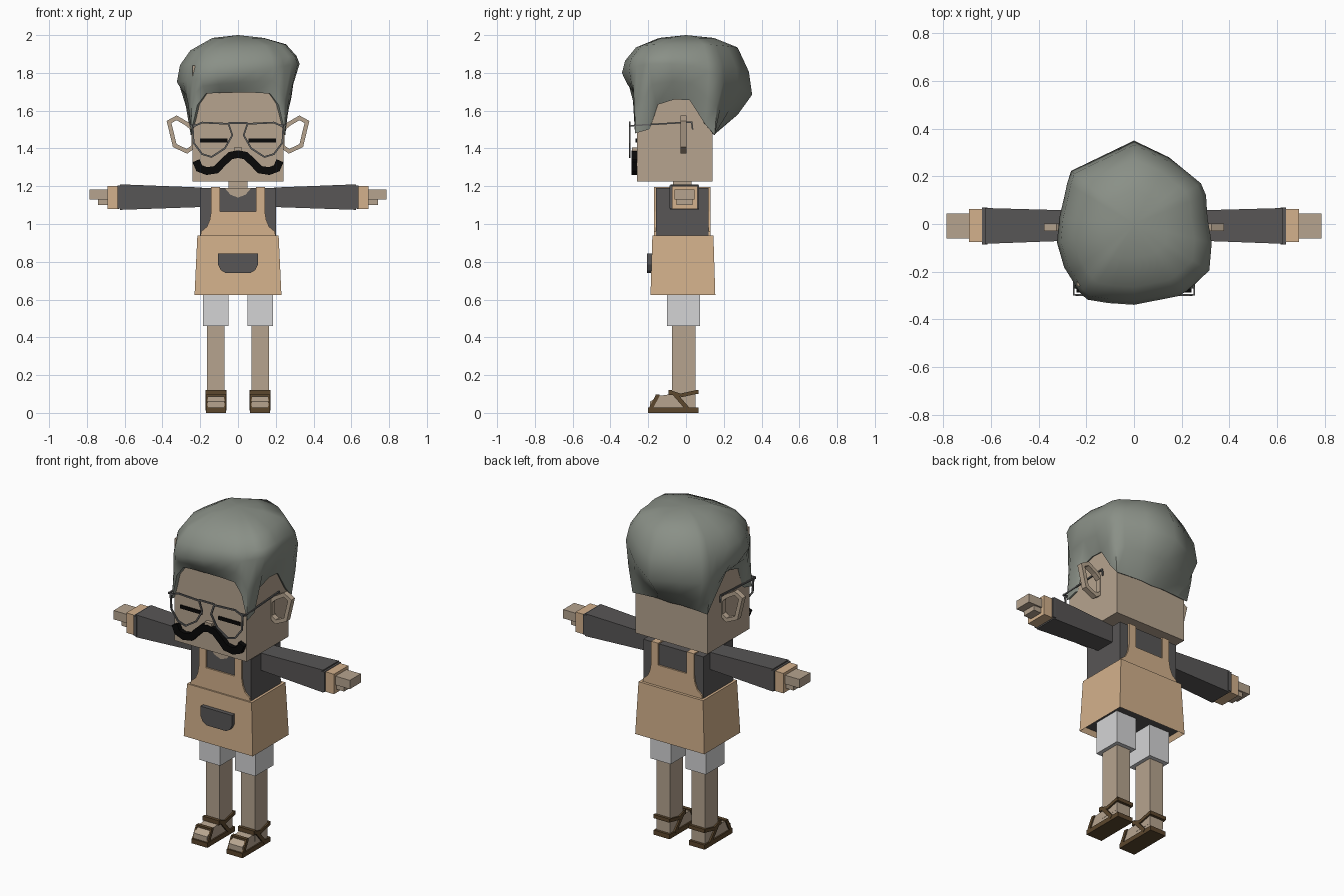
import bpy, bmesh, math
from mathutils import Vector

cube = bpy.data.objects.get("Cube")
if cube:
    bpy.data.objects.remove(cube)


def material(name, *rgb):
    col = [(c / 255 / 12.92) if c < 11 else ((c / 255 + 0.055) / 1.055) ** 2.4 for c in rgb] + [1]
    m = bpy.data.materials.new(name)
    m.diffuse_color = col
    m.use_nodes = True
    m.node_tree.nodes["Principled BSDF"].inputs["Base Color"].default_value = col
    return m


SKIN = material("skin", 182, 164, 143)
CANVAS = material("apron tan", 211, 177, 140)
CLOTH = material("charcoal cloth", 88, 86, 86)
HAIR = material("grey hair", 138, 144, 135)
WHITE = material("off white", 212, 212, 213)
LEATHER = material("brown leather", 92, 71, 45)
BLACK = material("black", 8, 8, 8)
WIRE = material("wire grey", 100, 100, 100)


def make(name, verts, faces, *mats):
    bm = bmesh.new()
    vs = [bm.verts.new(v) for v in verts]
    for f in faces:
        bm.faces.new([vs[i] for i in f])
    bmesh.ops.recalc_face_normals(bm, faces=bm.faces[:])
    me = bpy.data.meshes.new(name)
    bm.to_mesh(me)
    bm.free()
    for m in mats:
        me.materials.append(m)
    ob = bpy.data.objects.new(name, me)
    bpy.context.collection.objects.link(ob)
    return ob


def place(axis, along, u, v):
    p = [u, v]
    p.insert(axis, along)
    return p


def prism(name, mat, axis, a, pts_a, b, pts_b=None):
    """Outline swept along an axis, optionally changing shape."""
    n = len(pts_a)
    verts = [place(axis, a, *p) for p in pts_a] + [place(axis, b, *p) for p in (pts_b or pts_a)]
    faces = [range(n), range(n, 2 * n)]
    faces += [(i, (i + 1) % n, n + (i + 1) % n, n + i) for i in range(n)]
    return make(name, verts, faces, mat)


def rect(u0, u1, v0, v1):
    return [(u0, v0), (u1, v0), (u1, v1), (u0, v1)]


def block(name, mat, axis, a, ra, b, rb=None):
    return prism(name, mat, axis, a, rect(*ra), b, rect(*(rb or ra)))


def ribbon(name, mat, pts, width, y0, y1, closed=False):
    """Mitred band following a path in the x-z plane."""
    pts = [Vector(p) for p in pts]
    n = len(pts)
    verts = []
    for i, p in enumerate(pts):
        before = pts[i - 1] if i or closed else p
        after = pts[(i + 1) % n] if i < n - 1 or closed else p
        d0, d1 = (p - before).normalized(), (after - p).normalized()
        t = (d0 + d1).normalized()
        side = Vector((-t.y, t.x)) * width / 2 / max(0.6, t.dot(d1 if d1.length else d0))
        for q in (p + side, p - side):
            verts += [(q.x, y0, q.y), (q.x, y1, q.y)]
    faces = []
    for i in range(n if closed else n - 1):
        a, b = 4 * i, 4 * ((i + 1) % n)
        for j, k in ((0, 1), (1, 3), (3, 2), (2, 0)):
            faces.append((a + j, a + k, b + k, b + j))
    if not closed:
        faces += [(0, 1, 3, 2), (4 * n - 4, 4 * n - 3, 4 * n - 1, 4 * n - 2)]
    return make(name, verts, faces, mat)


def bar(name, mat, p, q, wide, deep):
    """Straight strip between two points; wide is measured along x."""
    p, q = Vector(p), Vector(q)
    d = (q - p).normalized()
    u = Vector((1, 0, 0)) if abs(d.x) < 0.9 else Vector((0, 1, 0))
    v = d.cross(u).normalized() * deep / 2
    u = u * wide / 2
    verts = [e + a * u + b * v for e in (p, q) for a, b in ((-1, -1), (1, -1), (1, 1), (-1, 1))]
    faces = [(0, 1, 2, 3), (4, 5, 6, 7)] + [(i, (i + 1) % 4, 4 + (i + 1) % 4, 4 + i) for i in range(4)]
    return make(name, verts, faces, mat)


# Head and neck
block("head", SKIN, 2, 1.225, (-.24, .24, -.26, .14), 1.84)
block("neck", SKIN, 2, 1.15, (-.05, .05, -.07, .03), 1.24)
block("nose", SKIN, 2, 1.37, (-.022, .022, -.285, -.255), 1.405)

# Hair: a hairline around the head, lofted out to a lumpy outline and over the crown
outline = [(-.27, .22), (0, .35), (.11, .31), (.30, .155), (.31, 0), (.345, -.17), (.2, -.3),
           (-.03, -.345), (-.21, -.315), (-.31, -.155), (-.33, -.04), (-.30, .08)]
half = [(.09, -.275, 1.695), (.17, -.275, 1.69), (.215, -.275, 1.63), (.25, -.27, 1.48), (.25, -.2, 1.5),
        (.25, -.155, 1.63), (.25, -.06, 1.66), (.25, .02, 1.655), (.25, .1, 1.53),
        (.25, .152, 1.47), (.18, .152, 1.475), (.08, .152, 1.48)]
rim = [(0, -.275, 1.695)] + half + [(0, .152, 1.475)] + [(-x, y, z) for x, y, z in reversed(half)]


def outline_point(x, y):
    for i, (bx, by) in enumerate(outline):
        ax, ay = outline[i - 1]
        ex, ey = bx - ax, by - ay
        den = x * ey - y * ex
        t = (ax * ey - ay * ex) / den if den else -1
        s = (ax * y - ay * x) / den if den else -1
        if t > 0 and -1e-6 <= s <= 1 + 1e-6:
            return t * x, t * y
    return x, y


rings = [[] for _ in range(7)]
for x, y, z in rim:
    ox, oy = outline_point(x, y)
    mid = 1.8 - .33 * max(oy, 0) + .15 * ox
    rings[0].append((x * .9, y * .9, z + .01))
    rings[1].append((x, y, z))
    rings[2].append(((x + ox) / 2 + (ox - x) * .12, (y + oy) / 2 + (oy - y) * .12, z * .5 + mid * .5))
    for ring, scale, height in ((3, 1, mid), (4, .95, mid * .5 + .965), (5, .78, 1.935 + .05 * ox), (6, .42, 1.985)):
        rings[ring].append((ox * scale, oy * scale, height))
n = len(rim)
faces = [(r * n + i, r * n + (i + 1) % n, (r + 1) * n + (i + 1) % n, (r + 1) * n + i)
         for r in range(6) for i in range(n)]
faces += [(6 * n + i, 6 * n + (i + 1) % n, 7 * n) for i in range(n)]
hair = make("hair", sum(rings, []) + [(0, 0, 2.0)], faces, HAIR)
bpy.context.view_layer.objects.active = hair
hair.select_set(True)
bpy.ops.object.shade_smooth_by_angle(angle=math.radians(50))
hair.select_set(False)

# Moustache and bridge of the glasses
wave = [(.04, 1.362), (.08, 1.325), (.115, 1.288), (.165, 1.28), (.205, 1.295), (.222, 1.335)]
ribbon("moustache", BLACK, [(-x, z) for x, z in reversed(wave)] + [(0, 1.37)] + wave, .04, -.288, -.258)
ribbon("glasses_bridge", WIRE, [(-.05, 1.535), (.05, 1.535)], .009, -.302, -.294)

# Torso, skirt of the apron and its pocket
block("shirt", CLOTH, 2, .66, (-.2, .2, -.16, .12), 1.19)
prism("collar_opening", SKIN, 1, -.164, [(-.07, 1.19), (-.04, 1.155), (0, 1.14), (.04, 1.155), (.07, 1.19)], -.158)
skirt = block("apron_skirt", CANVAS, 2, .625, (-.23, .23, -.188, .155), .94, (-.215, .215, -.178, .145))
skirt.data.materials.append(CLOTH)
bm = bmesh.new()
bm.from_mesh(skirt.data)
base = min(bm.faces, key=lambda f: f.calc_center_median().z)
bmesh.ops.inset_region(bm, faces=[base], thickness=.018)
bmesh.ops.translate(bm, verts=base.verts[:], vec=(0, 0, .03))
base.material_index = 1
bm.to_mesh(skirt.data)
bm.free()
prism("apron_pocket", CLOTH, 1, -.206, [(-.105, .845), (-.105, .785), (-.09, .755), (-.065, .74),
      (.065, .74), (.09, .755), (.105, .785), (.105, .845)], -.178)

# Bib and shoulder straps, front and back
edge = [(.2, .93), (.195, .96), (.165, .985), (.15, 1.02), (.142, 1.065)]
for side, y0, y1 in (("front", -.169, -.16), ("back", .12, .129)):
    prism("bib_" + side, CANVAS, 1, y0, edge + [(-x, z) for x, z in reversed(edge)], y1)
    for s in (1, -1):
        block("strap_" + side, CANVAS, 1, y0, (s * .095, s * .142, 1.06, 1.197), y1)

for s, side in ((1, "left"), (-1, "right")):
    def named(part):
        return side + "_" + part

    block(named("shoulder_strap"), CANVAS, 2, 1.188, (s * .095, s * .142, -.169, .129), 1.197)

    # Face details
    block(named("closed_eye"), BLACK, 1, -.267, (s * .055, s * .2, 1.432, 1.452), -.259)
    ribbon(named("ear"), SKIN, [(s * x, z) for x, z in ((.235, 1.5), (.27, 1.53), (.325, 1.562), (.365, 1.54),
           (.335, 1.415), (.27, 1.385), (.235, 1.41))], .022, -.03, .003, True)
    ribbon(named("lens_rim"), WIRE, [(s * x, z) for x, z in ((.05, 1.53), (.19, 1.537), (.24, 1.515), (.235, 1.43),
           (.19, 1.37), (.14, 1.355), (.07, 1.40), (.03, 1.47))], .009, -.302, -.294, True)
    bar(named("temple_hinge"), WIRE, (s * .225, -.297, 1.525), (s * .255, -.297, 1.525), .008, .008)
    bar(named("temple"), WIRE, (s * .253, -.3, 1.52), (s * .253, .03, 1.54), .008, .008)
    bar(named("temple_tip"), WIRE, (s * .253, .03, 1.542), (s * .253, .035, 1.50), .008, .008)

    # Arm, cuff and hand
    block(named("sleeve"), CLOTH, 0, s * .19, (-.067, .055, 1.09, 1.193), s * .625, (-.083, .067, 1.075, 1.21))
    block(named("sleeve_end"), CLOTH, 0, s * .615, (-.087, .07, 1.083, 1.203), s * .637)
    block(named("cuff"), CANVAS, 0, s * .63, (-.075, .062, 1.08, 1.2), s * .692)
    block(named("fingers"), SKIN, 0, s * .68, (-.06, .045, 1.13, 1.183), s * .787)
    block(named("thumb"), SKIN, 0, s * .68, (-.05, .035, 1.1, 1.135), s * .742)

    # Leg
    c = s * .117
    block(named("shorts"), WHITE, 2, .46, (c - .068, c + .068, -.1, .075), .67)
    block(named("leg"), SKIN, 2, .05, (c - .046, c + .046, -.073, .05), .48)
    prism(named("foot"), SKIN, 0, c - .045, [(-.19, .025), (-.19, .06), (-.145, .09), (-.07, .1),
          (.05, .1), (.05, .025)], c + .045)

    # Sandal: sole, ankle strap, side straps and toe strap
    block(named("sole"), LEATHER, 2, 0, (c - .053, c + .053, -.2, .065), .028)
    for e in (-.05, .05):
        path = [(c + e, -.085, .11), (c + e, -.03, .092), (c + e, .062, .112)]
        bar(named("ankle_strap"), LEATHER, path[0], path[1], .01, .02)
        bar(named("ankle_strap"), LEATHER, path[1], path[2], .01, .02)
        bar(named("side_strap"), LEATHER, (c + e, -.06, .1), (c + e, .01, .02), .01, .022)
        bar(named("toe_strap"), LEATHER, (c + e * .95, -.188, .02), (c + e * .95, -.15, .092), .01, .02)
    block(named("ankle_front"), LEATHER, 2, .095, (c - .054, c + .054, -.092, -.073), .122)
    block(named("ankle_back"), LEATHER, 2, .1, (c - .054, c + .054, .05, .066), .122)
    bar(named("toe_band"), LEATHER, (c - .05, -.15, .092), (c + .05, -.15, .092), .022, .012)
